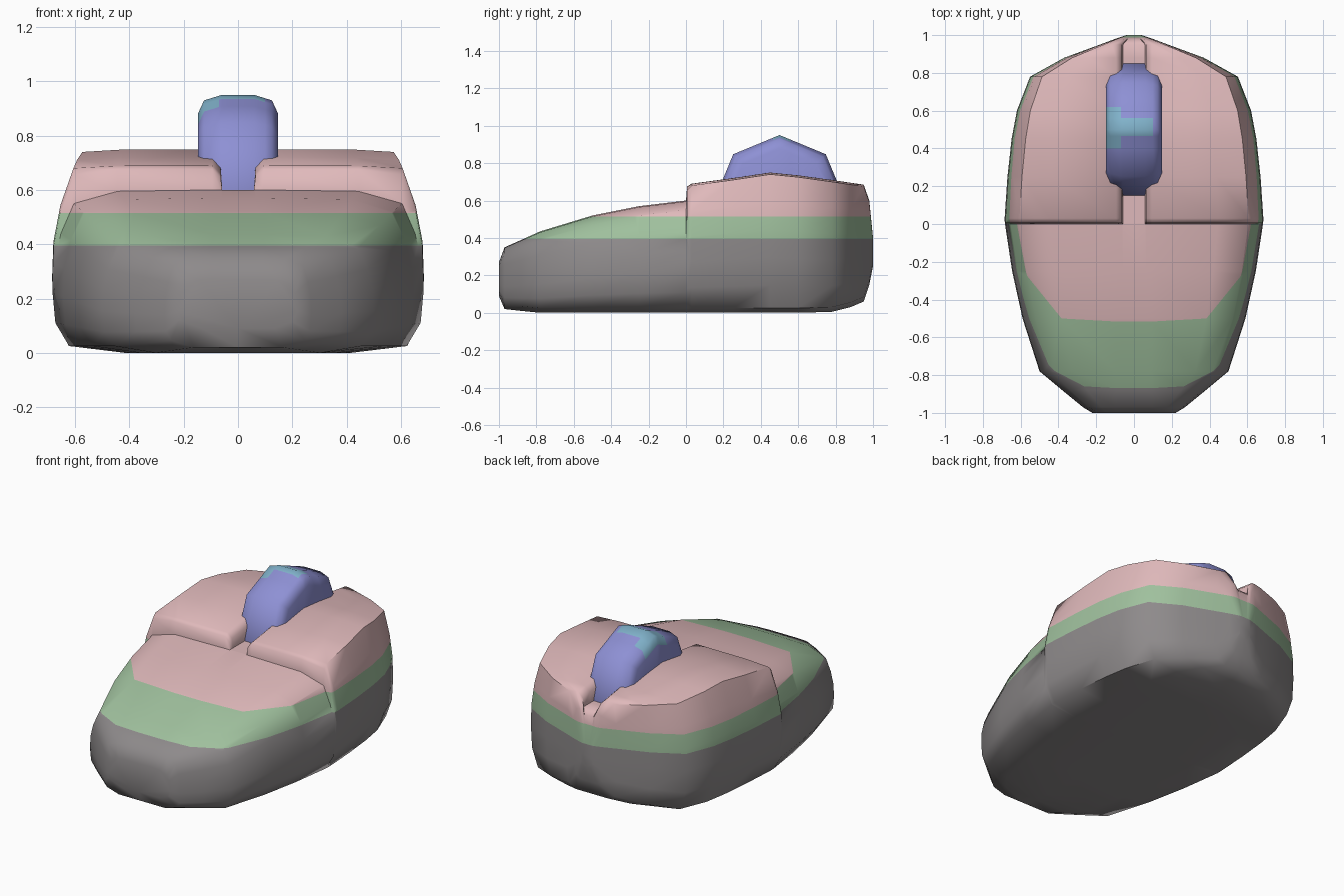
import bpy, bmesh, math

if "Cube" in bpy.data.objects:
    bpy.data.objects.remove(bpy.data.objects["Cube"])


def material(name, rgb):
    m = bpy.data.materials.new(name)
    m.diffuse_color = (*rgb, 1)
    m.use_nodes = True
    m.node_tree.nodes["Principled BSDF"].inputs["Base Color"].default_value = m.diffuse_color
    return m


grey = material("warm_grey", (0.27, 0.255, 0.258))
green = material("soft_green", (0.35, 0.53, 0.34))
pink = material("soft_pink", (0.74, 0.485, 0.495))
violet = material("violet", (0.27, 0.28, 0.66))
blue = material("light_blue", (0.22, 0.45, 0.60))


def loft(bm, rings):
    """Skin closed rings of equal length and cap both ends."""
    loops = [[bm.verts.new(p) for p in r] for r in rings]
    n = len(loops[0])
    for a, b in zip(loops, loops[1:]):
        for i in range(n):
            j = (i + 1) % n
            bm.faces.new((a[i], a[j], b[j], b[i]))
    bm.faces.new(loops[0])
    bm.faces.new(loops[-1])
    bmesh.ops.recalc_face_normals(bm, faces=bm.faces)


def cut(bm, co, no):
    bmesh.ops.bisect_plane(bm, geom=bm.verts[:] + bm.edges[:] + bm.faces[:],
                           dist=1e-5, plane_co=co, plane_no=no)


def finish(bm, name, mats, rule, angle):
    for f in bm.faces:
        f.material_index = rule(f.calc_center_median())
    me = bpy.data.meshes.new(name)
    bm.to_mesh(me)
    bm.free()
    for m in mats:
        me.materials.append(m)
    ob = bpy.data.objects.new(name, me)
    bpy.context.collection.objects.link(ob)
    bpy.ops.object.select_all(action='DESELECT')
    ob.select_set(True)
    bpy.context.view_layer.objects.active = ob
    bpy.ops.object.shade_smooth_by_angle(angle=math.radians(angle))
    return ob


# Body stations: y, half width, bottom z, top z, slot floor z, edge drop
stations = [
    (-1.00, 0.22, 0.09, 0.27, 0.27, 0.02),
    (-0.97, 0.27, 0.02, 0.35, 0.35, 0.03),
    (-0.88, 0.38, 0.01, 0.39, 0.39, 0.04),
    (-0.78, 0.50, 0.00, 0.435, 0.435, 0.05),
    (-0.50, 0.59, 0.00, 0.52, 0.52, 0.05),
    (-0.25, 0.645, 0.00, 0.57, 0.57, 0.05),
    (0.000, 0.683, 0.00, 0.60, 0.60, 0.05),
    (0.006, 0.684, 0.00, 0.675, 0.60, 0.02),
    (0.030, 0.685, 0.00, 0.69, 0.60, 0.01),
    (0.25, 0.67, 0.00, 0.72, 0.60, 0.01),
    (0.45, 0.648, 0.00, 0.75, 0.60, 0.01),
    (0.60, 0.62, 0.00, 0.735, 0.60, 0.01),
    (0.78, 0.55, 0.005, 0.71, 0.60, 0.01),
    (0.88, 0.37, 0.03, 0.695, 0.60, 0.01),
    (0.95, 0.18, 0.06, 0.685, 0.60, 0.01),
    (0.98, 0.10, 0.15, 0.60, 0.57, 0.01),
    (1.00, 0.04, 0.25, 0.40, 0.40, 0.01),
]


def section(y, w, zb, top, floor, drop):
    """Rounded cross-section with the wheel slot folded into its top."""
    edge = top - drop
    k = min(1, w / 0.18)
    lip = min(0.03, top - floor)
    half = [(0, zb), (0.61 * w, zb), (0.91 * w, zb + 0.025)]
    half += [(s * w, zb + f * (edge - zb)) for f, s in
             ((0.2, 0.985), (0.4, 1.0), (0.6, 0.993), (0.8, 0.955), (1.0, 0.885))]
    half += [(0.65 * w, top - 0.1 * drop), (0.095 * k, top),
             (0.064 * k, top - lip), (0.058 * k, floor), (0, floor)]
    ring = half + [(-x, z) for x, z in half[-2:0:-1]]
    return [(x, y, z) for x, z in ring]


bm = bmesh.new()
loft(bm, [section(*s) for s in stations])
for z in (0.395, 0.515):
    cut(bm, (0, 0, z), (0, 0, 1))
finish(bm, "mouse_body", [grey, green, pink],
       lambda c: 0 if c.z < 0.395 else 1 if c.z < 0.515 else 2, 60)

# Scroll wheel: eight-sided, rounded at the rims
bm = bmesh.new()
profile = [(-0.148, 0.28), (-0.125, 0.33), (-0.06, 0.35),
           (0.06, 0.35), (0.125, 0.33), (0.148, 0.28)]
loft(bm, [[(x, 0.5 + r * math.cos(k * math.pi / 4), 0.6 + r * math.sin(k * math.pi / 4))
           for k in range(8)] for x, r in profile])
# Light patch on top of the wheel
for y in (0.40, 0.465, 0.56, 0.62):
    cut(bm, (0, y, 0), (0, 1, 0))
for x in (-0.07, 0.10):
    cut(bm, (x, 0, 0), (1, 0, 0))


def patch(c):
    wide = c.x < -0.07 and 0.40 < c.y < 0.62
    narrow = c.x < 0.10 and 0.465 < c.y < 0.56
    return int(c.z > 0.84 and c.x > -0.147 and (wide or narrow))


finish(bm, "scroll_wheel", [violet, blue], patch, 50)
